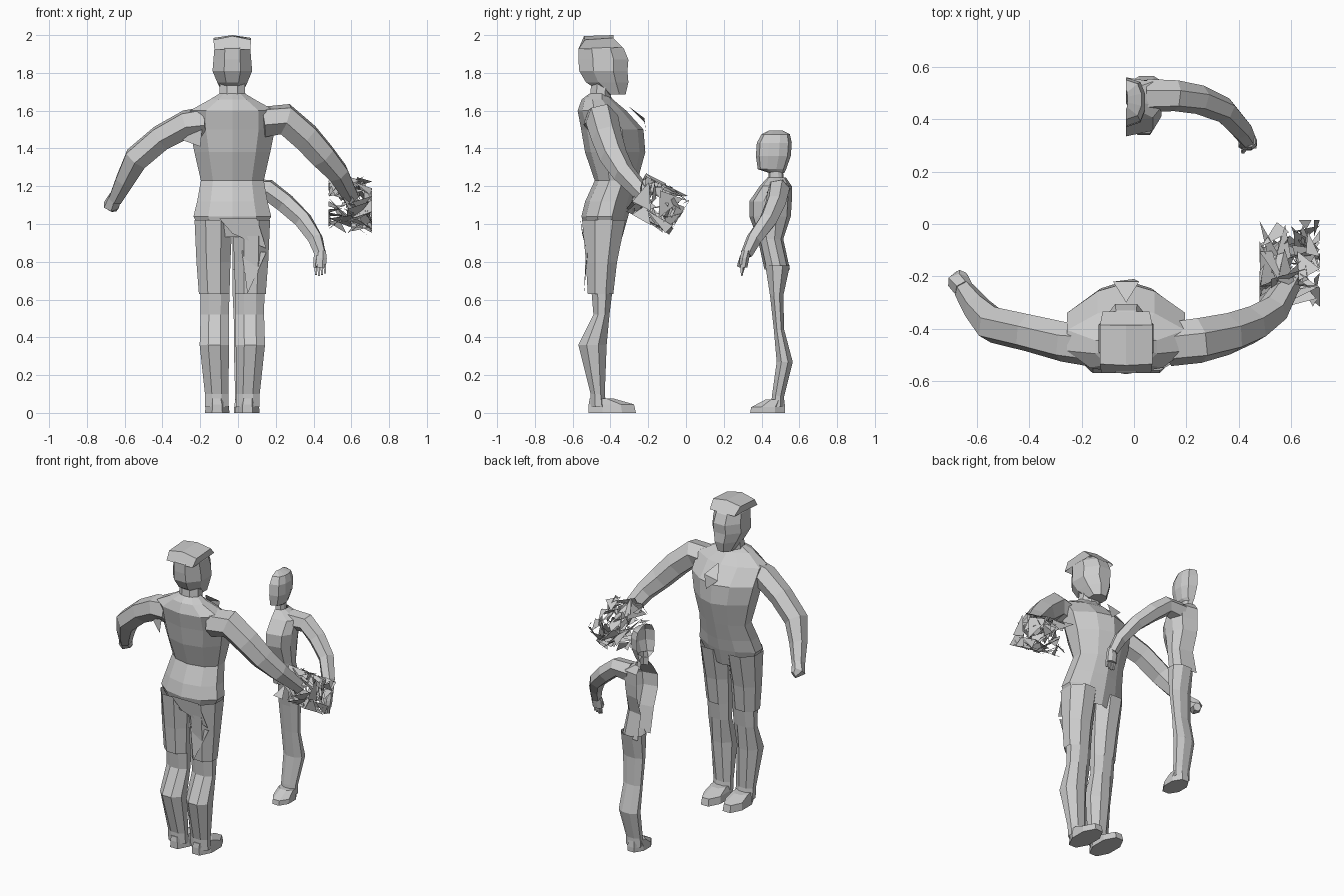
import bpy, math, random
from mathutils import Vector

random.seed(11)
MID = -0.03  # shared centre line of both figures

grey = bpy.data.materials.new("plain_grey")
grey.diffuse_color = (0.6, 0.6, 0.6, 1)


def make(name, verts, faces):
    me = bpy.data.meshes.new(name)
    me.from_pydata([tuple(v) for v in verts], [], faces)
    me.materials.append(grey)
    ob = bpy.data.objects.new(name, me)
    bpy.context.collection.objects.link(ob)
    return ob


def skin(rows, n, closed=True, caps=(True, True)):
    faces = []
    for r in range(rows - 1):
        for i in range(n if closed else n - 1):
            j = (i + 1) % n
            faces.append((r * n + i, r * n + j, (r + 1) * n + j, (r + 1) * n + i))
    if caps[0]:
        faces.append(tuple(reversed(range(n))))
    if caps[1]:
        faces.append(tuple(range((rows - 1) * n, rows * n)))
    return faces


def loft(name, rings, n=8, caps=(True, True), mirror=False, pinch=1.0):
    """Stacked rings given as (z, x0, x1, y0, y1); pinch narrows the +y side."""
    verts = []
    k = 1 / math.cos(math.pi / n) if n % 4 == 0 else 1.03
    for z, x0, x1, y0, y1 in rings:
        for i in range(n):
            a = 2 * math.pi * (i + 0.5) / n
            p = pinch if math.sin(a) > 0.5 else 1
            x = (x0 + x1) / 2 + k * p * math.cos(a) * (x1 - x0) / 2
            y = (y0 + y1) / 2 + k * math.sin(a) * (y1 - y0) / 2
            verts.append((2 * MID - x if mirror else x, y, z))
    faces = skin(len(rings), n, True, caps)
    return make(name, verts, [f[::-1] for f in faces] if mirror else faces)


def half_loft(name, rings, n=6):
    """Open half shell on the +x side, rings given as (z, width, y0, y1)."""
    verts = []
    for z, w, y0, y1 in rings:
        for i in range(n):
            a = -math.pi / 2 + math.pi * i / (n - 1)
            verts.append((MID + w * math.cos(a) ** 0.6 if 0 < i < n - 1 else MID,
                          (y0 + y1) / 2 + (y1 - y0) / 2 * math.sin(a), z))
    return make(name, verts, skin(len(rings), n, False, (False, False)))


def tube(name, pts, n=6):
    """Limb along points given as (x, y, z, radius)."""
    P = [Vector(p[:3]) for p in pts]
    verts = []
    for i, p in enumerate(P):
        d = (P[min(i + 1, len(P) - 1)] - P[max(i - 1, 0)]).normalized()
        u = d.cross(Vector((0, 1, 0.2))).normalized()
        v = d.cross(u)
        for k in range(n):
            a = 2 * math.pi * (k + 0.5) / n
            verts.append(p + (u * math.cos(a) + v * math.sin(a)) * pts[i][3])
    return make(name, verts, skin(len(P), n))


# ---- Adult, facing +y ----
loft("adult_torso", [
    (0.93, -0.18, 0.12, -0.52, -0.34),
    (1.04, -0.24, 0.18, -0.55, -0.31),
    (1.12, -0.22, 0.16, -0.53, -0.29),
    (1.23, -0.20, 0.14, -0.48, -0.26),
    (1.38, -0.235, 0.175, -0.53, -0.22),
    (1.50, -0.26, 0.20, -0.55, -0.23),
    (1.60, -0.26, 0.20, -0.57, -0.32),
    (1.66, -0.15, 0.09, -0.55, -0.39),
    (1.69, -0.10, 0.04, -0.51, -0.41)], 10, (False, False), pinch=0.78)
loft("adult_neck", [(1.66, -0.10, 0.04, -0.51, -0.40),
                    (1.76, -0.095, 0.035, -0.50, -0.39)], 8, (False, False))
loft("adult_head", [
    (1.685, -0.08, 0.02, -0.43, -0.32),
    (1.75, -0.11, 0.05, -0.53, -0.305),
    (1.81, -0.135, 0.075, -0.565, -0.31),
    (1.87, -0.13, 0.07, -0.57, -0.305),
    (1.93, -0.125, 0.065, -0.57, -0.33),
    (1.965, -0.10, 0.04, -0.52, -0.37)])
# Swept hair slab
make("adult_hair", [
    (-0.125, -0.57, 1.925), (0.065, -0.57, 1.925), (0.06, -0.335, 1.935), (-0.12, -0.335, 1.935),
    (-0.13, -0.535, 1.975), (0.07, -0.535, 1.975), (0.07, -0.385, 1.985), (-0.13, -0.385, 1.985),
    (MID, -0.54, 1.995), (MID, -0.385, 2.0)],
    [(0, 1, 5, 8, 4), (3, 7, 9, 6, 2), (0, 4, 7, 3), (1, 2, 6, 5),
     (4, 8, 9, 7), (8, 5, 6, 9)])

for side, m in (("right", False), ("left", True)):
    loft(side + "_adult_leg", [
        (0.03, -0.01, 0.115, -0.505, -0.42),
        (0.10, -0.01, 0.115, -0.505, -0.43),
        (0.36, -0.012, 0.143, -0.57, -0.42),
        (0.52, -0.012, 0.138, -0.49, -0.405),
        (0.64, -0.015, 0.14, -0.50, -0.39)], 8, (False, False), m)
    loft(side + "_adult_foot", [
        (0.0, -0.015, 0.115, -0.515, -0.265),
        (0.045, -0.01, 0.11, -0.515, -0.275),
        (0.075, 0.0, 0.105, -0.51, -0.38)], 8, mirror=m)
    # Trouser leg
    loft(side + "_adult_shorts", [
        (0.63, -0.015, 0.147, -0.52, -0.385),
        (0.80, -0.02, 0.16, -0.53, -0.365),
        (1.02, -0.03, 0.17, -0.55, -0.32)], 8, (False, False), m)

tube("left_adult_arm", [
    (-0.17, -0.46, 1.54, 0.085), (-0.27, -0.45, 1.53, 0.078), (-0.41, -0.415, 1.455, 0.073),
    (-0.54, -0.385, 1.345, 0.072), (-0.60, -0.32, 1.23, 0.055),
    (-0.65, -0.25, 1.13, 0.04)])
tube("left_adult_hand", [(-0.65, -0.25, 1.14, 0.038), (-0.67, -0.22, 1.10, 0.045),
                         (-0.655, -0.19, 1.085, 0.025)])
tube("right_adult_arm", [
    (0.13, -0.46, 1.54, 0.085), (0.25, -0.445, 1.555, 0.088), (0.36, -0.42, 1.46, 0.082),
    (0.45, -0.385, 1.36, 0.075), (0.53, -0.33, 1.27, 0.062), (0.60, -0.21, 1.14, 0.045)])

# Crumpled shirt flaps on the back, collar at the chest, loose trouser flap, slanted hem
make("shirt_flaps", [
    (-0.31, -0.46, 1.45), (-0.19, -0.53, 1.50), (-0.20, -0.535, 1.41),
    (-0.08, -0.22, 1.54), (0.02, -0.22, 1.56), (MID, -0.30, 1.62), (0.0, -0.21, 1.47),
    (0.15, -0.52, 0.85), (0.05, -0.54, 0.63), (0.02, -0.53, 0.86),
    (-0.10, -0.56, 1.03), (0.10, -0.56, 1.03), (0.15, -0.53, 0.87), (MID, -0.55, 0.95)],
    [(0, 1, 2), (3, 4, 5), (3, 6, 4), (7, 8, 9), (10, 13, 12, 11)])

# Held bundle: large crumpled sheets around a tilted centre
verts, faces = [], []
centre = Vector((0.595, -0.15, 1.105))
axes = (Vector((1, 0, -0.12)), Vector((0, 0.87, -0.5)), Vector((0, 0.5, 0.87)))


def rand3():
    return Vector([random.uniform(-1, 1) for _ in range(3)])


for s in range(85):
    b = len(verts)
    q = rand3()
    q *= random.uniform(0.8, 1.0) / max(abs(t) for t in q)
    for k in range(3):
        c = [max(-1, min(1, t)) for t in q + rand3() * 0.8]
        verts.append(centre + axes[0] * c[0] * 0.115 + axes[1] * c[1] * 0.13
                     + axes[2] * c[2] * 0.105)
    faces.append((b, b + 1, b + 2))
make("held_bundle", verts, faces)

# ---- Child: half figure facing -y, open on the centre line ----
half_loft("child_head", [
    (1.27, 0.035, 0.44, 0.52), (1.29, 0.055, 0.38, 0.53), (1.36, 0.075, 0.37, 0.555),
    (1.43, 0.075, 0.375, 0.56), (1.475, 0.06, 0.40, 0.55), (1.495, 0.005, 0.44, 0.51)])
half_loft("child_neck", [(1.22, 0.045, 0.435, 0.52), (1.31, 0.04, 0.44, 0.51)])
half_loft("child_torso", [
    (0.76, 0.145, 0.415, 0.55), (0.92, 0.13, 0.38, 0.515),
    (1.04, 0.13, 0.335, 0.555), (1.12, 0.14, 0.335, 0.56), (1.20, 0.14, 0.39, 0.56),
    (1.245, 0.05, 0.43, 0.53)])
loft("child_leg", [
    (0.03, -0.015, 0.09, 0.45, 0.52), (0.09, -0.015, 0.09, 0.455, 0.52),
    (0.27, -0.02, 0.115, 0.48, 0.565), (0.44, -0.02, 0.105, 0.465, 0.52),
    (0.62, -0.028, 0.115, 0.445, 0.515), (0.78, -0.03, 0.12, 0.42, 0.55)], 8, (False, False))
loft("child_foot", [
    (0.0, -0.02, 0.095, 0.34, 0.525), (0.03, -0.02, 0.095, 0.345, 0.525),
    (0.07, -0.015, 0.09, 0.42, 0.52)])
tube("child_arm", [
    (0.05, 0.49, 1.175, 0.065), (0.16, 0.49, 1.18, 0.06), (0.25, 0.475, 1.11, 0.056),
    (0.345, 0.435, 1.02, 0.05), (0.41, 0.36, 0.92, 0.042), (0.435, 0.32, 0.84, 0.032)])
loft("child_hand", [(0.77, 0.40, 0.465, 0.28, 0.325), (0.82, 0.40, 0.47, 0.285, 0.335),
                    (0.86, 0.41, 0.465, 0.295, 0.345)])
for i in range(4):
    x = 0.412 + 0.016 * i
    tube("child_finger", [(x, 0.31 - 0.005 * i, 0.785, 0.01),
                          (x, 0.295, 0.725 + 0.006 * abs(i - 1), 0.007)], 4)
tube("child_thumb", [(0.425, 0.295, 0.83, 0.012), (0.415, 0.275, 0.775, 0.008)], 4)
